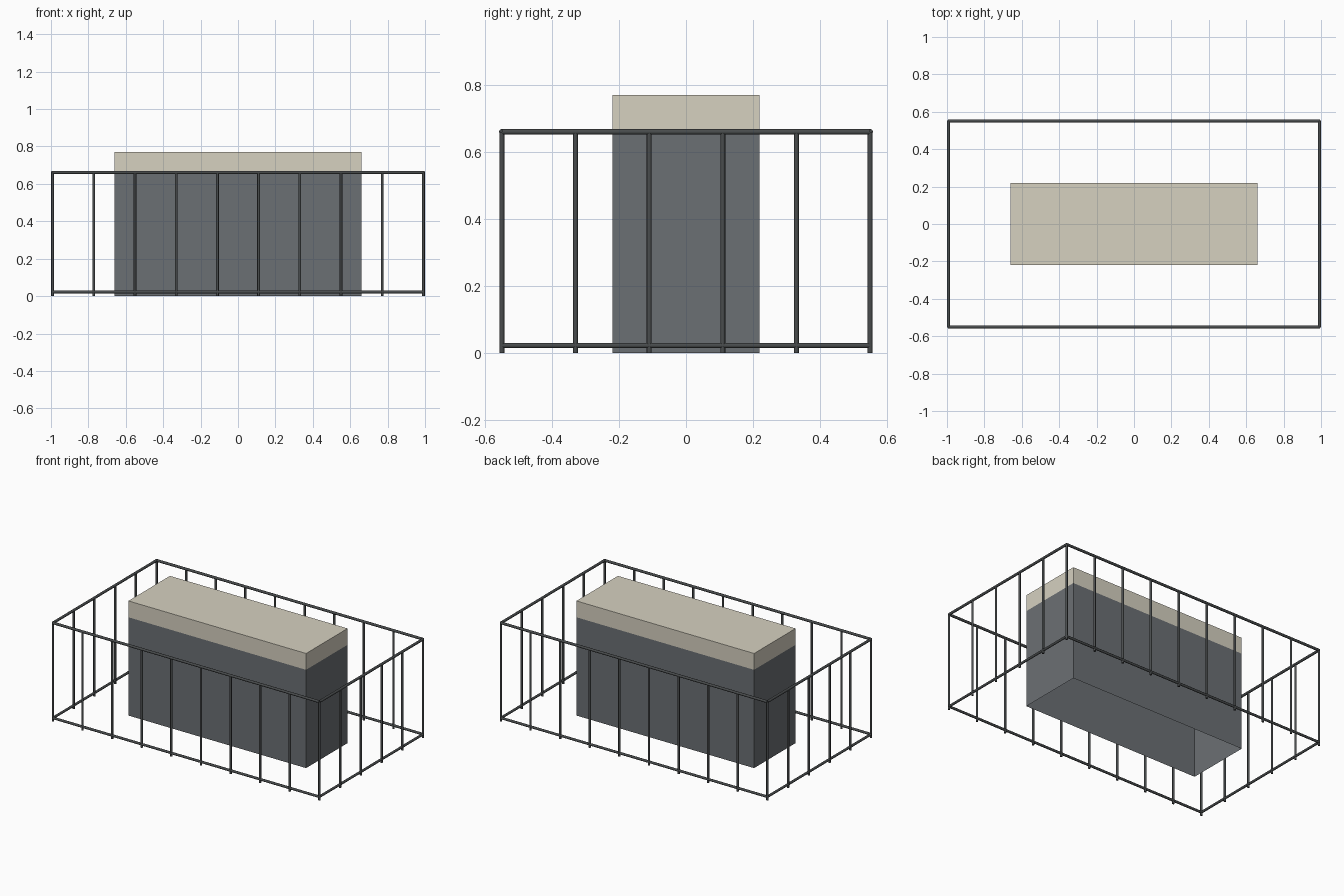
import bpy, bmesh
from mathutils import Vector

cube = bpy.data.objects.get("Cube")
if cube:
    bpy.data.objects.remove(cube, do_unlink=True)


def material(name, color):
    m = bpy.data.materials.new(name)
    m.use_nodes = True
    m.diffuse_color = (*color, 1)
    m.node_tree.nodes["Principled BSDF"].inputs["Base Color"].default_value = (*color, 1)
    return m


slate = material("slate grey", (0.148, 0.16, 0.174))
stone = material("pale stone", (0.67, 0.635, 0.53))
iron = material("dark iron", (0.066, 0.072, 0.074))

STEP = 0.2203                        # spacing between posts
X, Y = 4.5 * STEP, 2.5 * STEP        # railing half sizes
TOP, LOW = 0.661, 0.022              # rail heights


def finish(bm, name, *mats):
    mesh = bpy.data.meshes.new(name)
    bm.to_mesh(mesh)
    bm.free()
    obj = bpy.data.objects.new(name, mesh)
    bpy.context.collection.objects.link(obj)
    for m in mats:
        mesh.materials.append(m)
    return obj


def bar(name, start, end, radius):
    a, b = Vector(start), Vector(end)
    bm = bmesh.new()
    bmesh.ops.create_cone(bm, cap_ends=True, segments=12, radius1=radius,
                          radius2=radius, depth=(b - a).length)
    for f in bm.faces:
        f.smooth = len(f.verts) == 4
    obj = finish(bm, name, iron)
    obj.rotation_mode = 'QUATERNION'
    obj.rotation_quaternion = (b - a).to_track_quat('Z', 'Y')
    obj.location = (a + b) / 2


# Block, open underneath, with a pale upper band flush with its sides
bm = bmesh.new()
bmesh.ops.create_cube(bm, size=1)
for v in bm.verts:
    v.co = (v.co.x * 6 * STEP, v.co.y * 2 * STEP, (v.co.z + 0.5) * 0.771)
bmesh.ops.delete(bm, geom=[f for f in bm.faces if f.normal.z < -0.5], context='FACES_ONLY')
bmesh.ops.bisect_plane(bm, geom=bm.verts[:] + bm.edges[:] + bm.faces[:],
                       plane_co=(0, 0, TOP), plane_no=(0, 0, 1))
for f in bm.faces:
    f.material_index = int(f.calc_center_median().z > TOP)
finish(bm, "stone_block", slate, stone)

# Horizontal rails around the enclosure
for label, z, r in (("top", TOP, 0.0085), ("bottom", LOW, 0.008)):
    for s, side in ((-1, "front"), (1, "back")):
        bar(f"{side}_{label}_rail", (-X, s * Y, z), (X, s * Y, z), r)
    for s, side in ((-1, "right"), (1, "left")):
        bar(f"{side}_{label}_rail", (s * X, -Y, z), (s * X, Y, z), r)

# Evenly spaced posts, corners included in the long sides
for s, side in ((-1, "front"), (1, "back")):
    for i in range(10):
        x = -X + i * STEP
        bar(f"{side}_post_{i + 1}", (x, s * Y, 0), (x, s * Y, TOP), 0.0073)
for s, side in ((-1, "right"), (1, "left")):
    for i in range(1, 5):
        y = -Y + i * STEP
        bar(f"{side}_post_{i}", (s * X, y, 0), (s * X, y, TOP), 0.0073)
